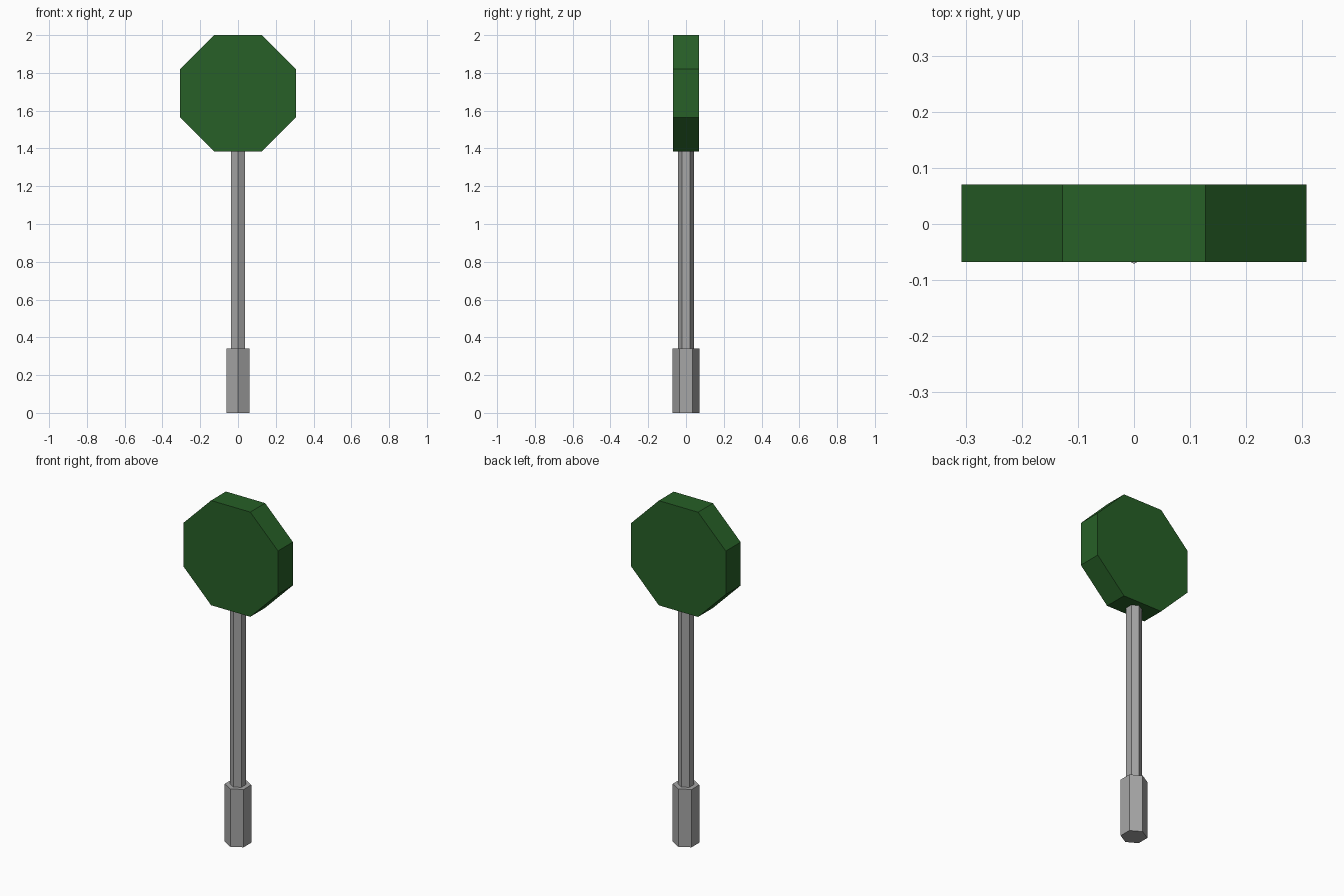
import bpy
import bmesh
from math import pi
from mathutils import Matrix

cube = bpy.data.objects.get("Cube")
if cube:
    bpy.data.objects.remove(cube, do_unlink=True)


def material(name, rgb):
    mat = bpy.data.materials.new(name)
    mat.use_nodes = True
    mat.diffuse_color = (*rgb, 1)
    mat.node_tree.nodes["Principled BSDF"].inputs["Base Color"].default_value = (*rgb, 1)
    return mat


def prism(name, sides, radius, depth, centre, mat, turn=Matrix()):
    """Flat-shaded regular prism, turned about its centre."""
    bm = bmesh.new()
    bmesh.ops.create_cone(bm, cap_ends=True, segments=sides, radius1=radius,
                          radius2=radius, depth=depth,
                          matrix=Matrix.Translation(centre) @ turn)
    mesh = bpy.data.meshes.new(name)
    bm.to_mesh(mesh)
    bm.free()
    mesh.materials.append(mat)
    obj = bpy.data.objects.new(name, mesh)
    bpy.context.collection.objects.link(obj)
    return obj


grey = material("metal grey", (0.38, 0.38, 0.38))
green = material("dark green", (0.02, 0.115, 0.02))

# Hexagonal foot and slimmer hexagonal pole, corners pointing front and back
prism("base_sleeve", 6, 0.071, 0.34, (0, 0, 0.17), grey)
prism("pole", 6, 0.042, 1.2, (0, 0, 0.9), grey)

# Thick octagonal sign standing upright, with a flat edge on top
upright = Matrix.Rotation(pi / 2, 4, "X") @ Matrix.Rotation(pi / 8, 4, "Z")
prism("sign_panel", 8, 0.333, 0.138, (0, 0.001, 1.692), green, upright)
